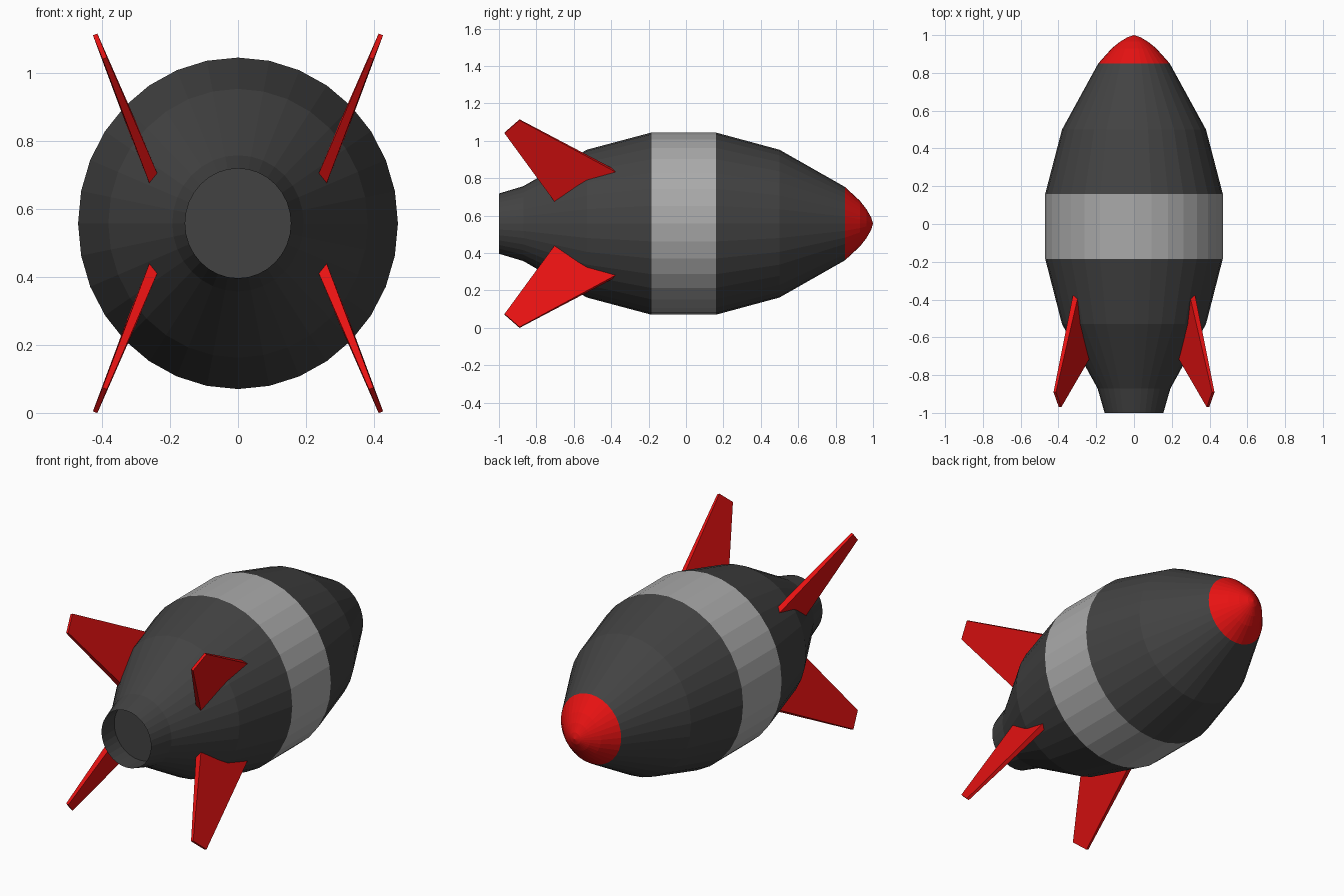
import bpy, bmesh, math

if "Cube" in bpy.data.objects:
    bpy.data.objects.remove(bpy.data.objects["Cube"])

CZ = 0.557          # height of the body axis
SIDES = 32
SQUASH = 0.965      # body is slightly narrower than tall


def material(name, rgb):
    m = bpy.data.materials.new(name)
    m.diffuse_color = (*rgb, 1)
    m.use_nodes = True
    m.node_tree.nodes["Principled BSDF"].inputs["Base Color"].default_value = m.diffuse_color
    return m


DARK = material("dark grey", (0.055, 0.055, 0.055))
LIGHT = material("light grey", (0.40, 0.40, 0.40))
RED = material("red", (0.80, 0.006, 0.006))


def finish(name, bm, mats):
    bmesh.ops.recalc_face_normals(bm, faces=bm.faces)
    me = bpy.data.meshes.new(name)
    bm.to_mesh(me)
    bm.free()
    for m in mats:
        me.materials.append(m)
    ob = bpy.data.objects.new(name, me)
    bpy.context.collection.objects.link(ob)
    return ob


# Body: lathe of (y, radius) around the long axis, with a recessed nozzle
profile = [(-0.88, 0), (-0.88, 0.165), (-1, 0.161), (-0.87, 0.20),
           (-0.53, 0.395), (-0.185, 0.487), (0.16, 0.487), (0.50, 0.395),
           (0.85, 0.196), (0.93, 0.122), (0.965, 0.077), (0.99, 0.033), (1, 0)]
bm = bmesh.new()
rings = []
for y, r in profile:
    if r == 0:
        rings.append([bm.verts.new((0, y, CZ))] * SIDES)
    else:
        angles = [2 * math.pi * i / SIDES for i in range(SIDES)]
        rings.append([bm.verts.new((SQUASH * r * math.sin(a), y, CZ + r * math.cos(a)))
                      for a in angles])
for a, b in zip(rings, rings[1:]):
    for i in range(SIDES):
        j = (i + 1) % SIDES
        bm.faces.new(list(dict.fromkeys((a[i], a[j], b[j], b[i]))))
# Colour by position along the axis: light band in the middle, red nose
for f in bm.faces:
    y = f.calc_center_median().y
    f.material_index = 2 if y > 0.85 else 1 if -0.18 < y < 0.155 else 0
finish("rocket_body", bm, [DARK, LIGHT, RED])


# Fins: tapered slabs, (y, height above axis, half thickness)
outline = [(-0.97, 0.485, 0.007), (-0.89, 0.555, 0.007),
           (-0.34, 0.262, 0.016), (-0.66, 0.065, 0.018)]


def fin(name, sx, sz):
    bm = bmesh.new()
    sides = []
    for s in (-1, 1):
        sides.append([bm.verts.new((sx * (0.195 + 0.405 * h + s * t * 0.93), y,
                                    CZ + sz * (h - s * t * 0.37)))
                      for y, h, t in outline])
    a, b = sides
    bm.faces.new(a)
    bm.faces.new(b[::-1])
    for i in range(4):
        j = (i + 1) % 4
        bm.faces.new((a[i], b[i], b[j], a[j]))
    finish(name, bm, [RED])


for sx, side in ((1, "right"), (-1, "left")):
    for sz, level in ((1, "upper"), (-1, "lower")):
        fin(f"{level}_{side}_fin", sx, sz)
